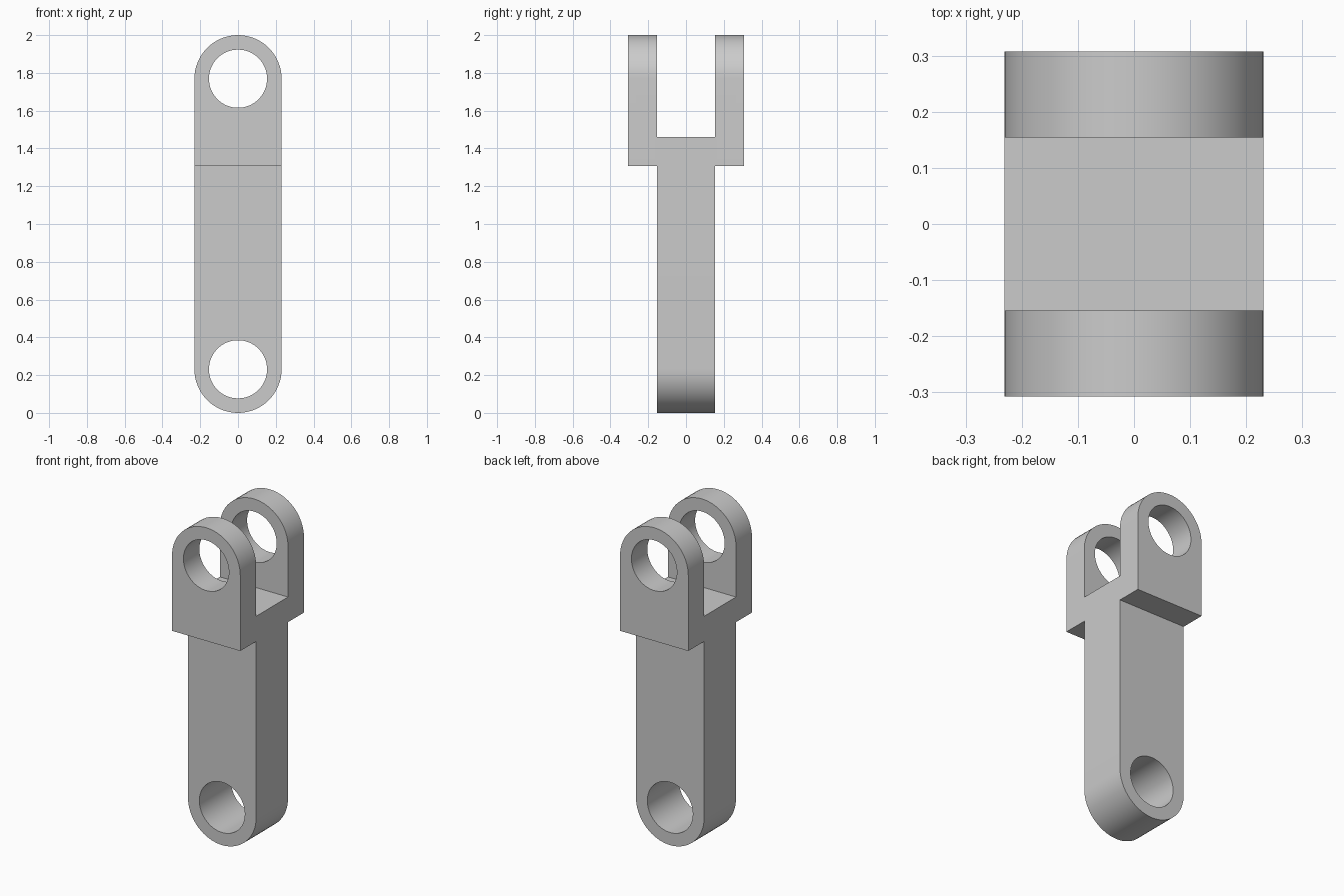
import bpy
import bmesh
from math import pi, sin, cos
from mathutils import Vector

U = 2 / 13            # hole radius, also the slot half width and step height
R = 1.5 * U           # outer radius of both rounded ends
LOW, HIGH = R, 2 - R  # hole centre heights
SEGMENTS = 64

cube = bpy.data.objects.get("Cube")
if cube:
    bpy.data.objects.remove(cube, do_unlink=True)

grey = bpy.data.materials.new("plain grey")
grey.use_nodes = True
grey.diffuse_color = (0.6, 0.6, 0.6, 1)
grey.node_tree.nodes["Principled BSDF"].inputs["Base Color"].default_value = (0.6, 0.6, 0.6, 1)


def prism(name, outline, direction):
    """Extrude a closed outline along a direction vector."""
    bm = bmesh.new()
    face = bm.faces.new([bm.verts.new(p) for p in outline])
    new = bmesh.ops.extrude_face_region(bm, geom=[face])["geom"]
    verts = [v for v in new if isinstance(v, bmesh.types.BMVert)]
    bmesh.ops.translate(bm, verts=verts, vec=Vector(direction))
    bmesh.ops.recalc_face_normals(bm, faces=bm.faces)
    mesh = bpy.data.meshes.new(name)
    bm.to_mesh(mesh)
    bm.free()
    mesh.materials.append(grey)
    obj = bpy.data.objects.new(name, mesh)
    bpy.context.collection.objects.link(obj)
    return obj


def arc(radius, height, start, sweep, count, y=-1):
    """Points on an arc in the front plane."""
    angles = [start + sweep * i / count for i in range(count + 1)]
    return [(radius * cos(a), y, height + radius * sin(a)) for a in angles]


# Forked side profile, longer and wider than the finished link
half = [(U, -1), (U, 8.5 * U), (2 * U, 8.5 * U), (2 * U, 3), (U, 3), (U, 9.5 * U)]
side = half + [(-y, z) for y, z in reversed(half)]
link = prism("forked_link", [(-0.5, y, z) for y, z in side], (1, 0, 0))

# Rounded front outline and the two pin holes
outline = arc(R, HIGH, 0, pi, SEGMENTS // 2) + arc(R, LOW, pi, pi, SEGMENTS // 2)
cutters = [("INTERSECT", prism("outline_cutter", outline, (0, 2, 0)))]
for name, height in (("lower_hole_cutter", LOW), ("upper_hole_cutter", HIGH)):
    circle = arc(U, height, 0, 2 * pi, SEGMENTS)[:-1]
    cutters.append(("DIFFERENCE", prism(name, circle, (0, 2, 0))))

for operation, cutter in cutters:
    cutter.hide_render = True
    mod = link.modifiers.new(cutter.name, "BOOLEAN")
    mod.operation = operation
    mod.solver = "EXACT"
    mod.object = cutter

# Bake the cuts and drop the cutters
depsgraph = bpy.context.evaluated_depsgraph_get()
baked = bpy.data.meshes.new_from_object(link.evaluated_get(depsgraph))
link.modifiers.clear()
link.data = baked
for _, cutter in cutters:
    bpy.data.objects.remove(cutter, do_unlink=True)

# One grey throughout, smooth curves with crisp edges
baked.materials.clear()
baked.materials.append(grey)
for face in baked.polygons:
    face.material_index = 0
bpy.ops.object.select_all(action="DESELECT")
link.select_set(True)
bpy.context.view_layer.objects.active = link
bpy.ops.object.shade_smooth_by_angle(angle=pi / 6)
